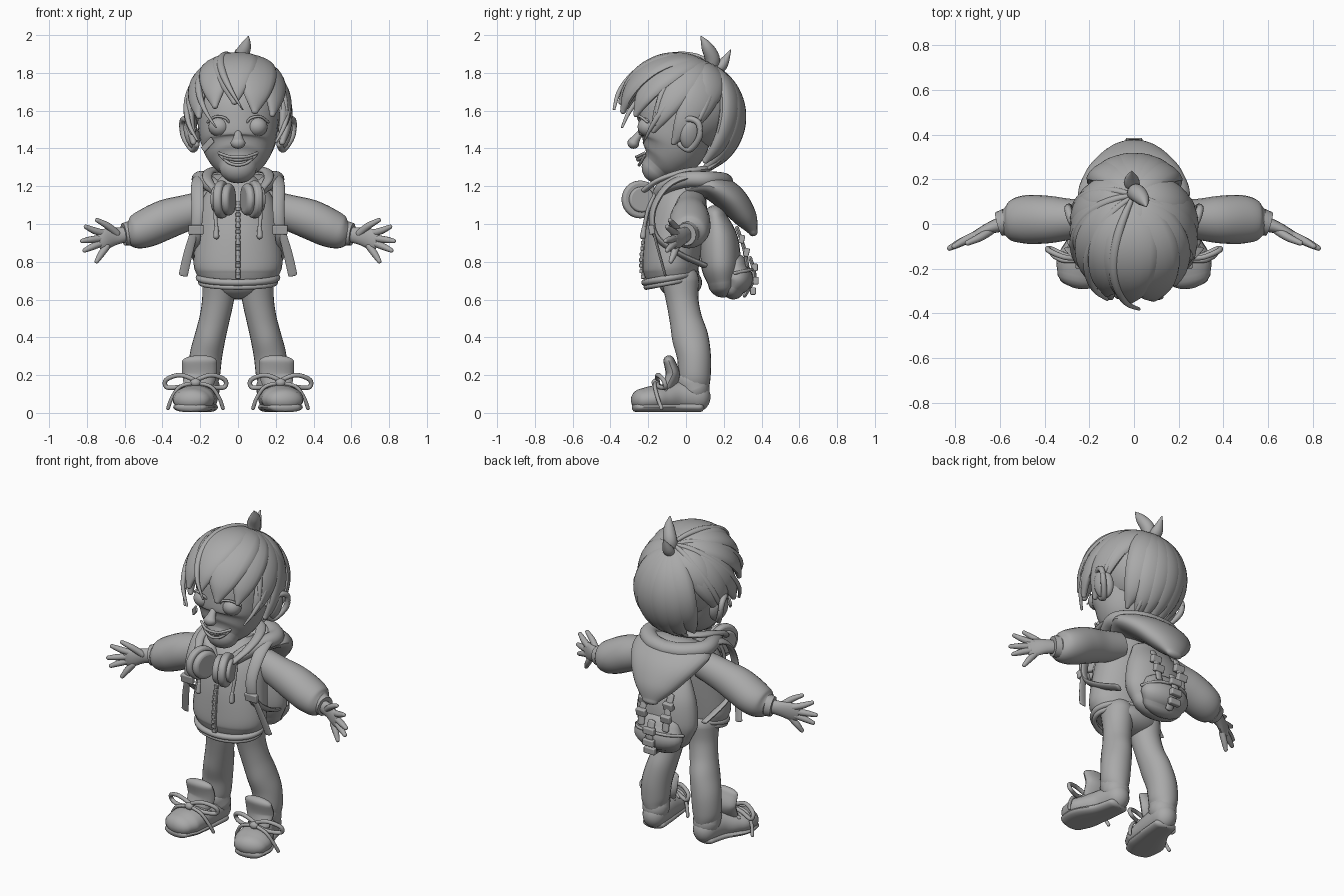
import bpy, bmesh, math
from mathutils import Vector, Matrix, Euler

if "Cube" in bpy.data.objects:
    bpy.data.objects.remove(bpy.data.objects["Cube"])

clay = bpy.data.materials.new("clay_grey")
clay.use_nodes = True
GREY = (0.4, 0.4, 0.4, 1)
clay.diffuse_color = GREY
clay.node_tree.nodes["Principled BSDF"].inputs["Base Color"].default_value = GREY
parts = []
Y, Z = Vector((0, 1, 0)), Vector((0, 0, 1))


def finish(name, bm, mirror=False, bevel=0):
    bmesh.ops.recalc_face_normals(bm, faces=bm.faces)
    mesh = bpy.data.meshes.new(name)
    bm.to_mesh(mesh)
    bm.free()
    mesh.materials.append(clay)
    ob = bpy.data.objects.new(name, mesh)
    bpy.context.collection.objects.link(ob)
    if bevel:
        mod = ob.modifiers.new("bevel", "BEVEL")
        mod.width, mod.segments = bevel, 3
    if mirror:
        ob.modifiers.new("mirror", "MIRROR")
    parts.append(ob)


def place(loc, rot, scale):
    angles = Euler([math.radians(a) for a in rot])
    return Matrix.LocRotScale(Vector(loc), angles, Vector(scale))


def ball(name, loc, scale, rot=(0, 0, 0), mirror=False):
    bm = bmesh.new()
    bmesh.ops.create_uvsphere(bm, u_segments=32, v_segments=20, radius=1, matrix=place(loc, rot, scale))
    finish(name, bm, mirror)


def box(name, loc, size, rot=(0, 0, 0), mirror=False, bevel=0.006):
    bm = bmesh.new()
    bmesh.ops.create_cube(bm, size=1, matrix=place(loc, rot, size))
    finish(name, bm, mirror, bevel)


def disc(name, loc, radius, depth, rot, bevel=0.015):
    bm = bmesh.new()
    bmesh.ops.create_cone(bm, cap_ends=True, segments=32, radius1=radius, radius2=radius,
                          depth=depth, matrix=place(loc, rot, (1, 1, 1)))
    finish(name, bm, True, bevel)


def spline(pts, steps, closed):
    """Smooth curve through points of (x, y, z, half width, half height)."""
    pts, n, out = [Vector(p) for p in pts], len(pts), []
    for i in range(n if closed else n - 1):
        get = (lambda k: pts[k % n]) if closed else (lambda k: pts[min(max(k, 0), n - 1)])
        a, b, c, d = (get(i + k) for k in (-1, 0, 1, 2))
        for s in range(steps):
            t = s / steps
            out.append((b * 2 + (c - a) * t + (a * 2 - b * 5 + c * 4 - d) * t * t
                        + (b * 3 - a - c * 3 + d) * t ** 3) / 2)
    return out if closed else out + [pts[-1]]


def sweep(name, pts, ref=Z, mirror=False, centre=None, closed=False, sides=16, floor=None, dome=True):
    """Elliptical skin along a curve; height follows ref, or points away from centre."""
    path, rings = spline(pts, 6, closed), []
    n = len(path)
    for i, p in enumerate(path):
        c = Vector(p[:3])
        q = path[(i + 1) % n] if closed else path[min(i + 1, n - 1)]
        o = path[i - 1] if closed else path[max(i - 1, 0)]
        t = (Vector(q[:3]) - Vector(o[:3])).normalized()
        up = (c - Vector(centre)) if centre else ref
        up = (up - t * up.dot(t)).normalized()
        rings.append((c, t, t.cross(up), up, max(p[3], .001), max(p[4], .001)))
    if dome and not closed:
        # rounded ends
        for end, sign in ((0, -1), (-1, 1)):
            c, t, b, u, w, h = rings[end]
            extra = [(c + t * sign * min(w, h) * math.sin(a), t, b, u, w * math.cos(a), h * math.cos(a))
                     for a in (0.35, 0.7, 1.05, 1.4)]
            rings = rings + extra if sign > 0 else extra[::-1] + rings
    bm, loops = bmesh.new(), []
    for c, t, b, u, w, h in rings:
        loop = []
        for k in range(sides):
            a = math.tau * k / sides
            v = c + b * w * math.cos(a) + u * h * math.sin(a)
            if floor is not None:
                v.z = max(v.z, floor)
            loop.append(bm.verts.new(v))
        loops.append(loop)
    for i in range(len(loops) if closed else len(loops) - 1):
        one, two = loops[i], loops[(i + 1) % len(loops)]
        for k in range(sides):
            m = (k + 1) % sides
            bm.faces.new((one[k], one[m], two[m], two[k]))
    if not closed:
        bm.faces.new(loops[0])
        bm.faces.new(loops[-1])
    finish(name, bm, mirror)


def tube(name, pts, r, **kw):
    sweep(name, [(*p, r, r) for p in pts], sides=10, **kw)


def stack(name, rows, **kw):
    """Upright body from rows of (z, centre y, half width, half depth)."""
    sweep(name, [(0, y, z, w, d) for z, y, w, d in rows], ref=Y, sides=32, **kw)


ring = [math.tau * k / 12 for k in range(12)]

# Head and face
stack("head", [(1.3, -.15, .1, .085), (1.34, -.115, .15, .135), (1.41, -.075, .19, .18),
               (1.5, -.055, .21, .2), (1.6, -.03, .215, .21), (1.72, 0, .18, .18)])
stack("neck", [(1.15, -.01, .08, .08), (1.32, -.04, .07, .075)])
sweep("nose", [(0, -.235, 1.49, .016, .016), (0, -.262, 1.455, .026, .022), (0, -.278, 1.43, .04, .032)], ref=Y)
ball("eye", (.1, -.2, 1.515), (.056, .056, .052), mirror=True)
tube("eyelid", [(.045, -.238, 1.535), (.07, -.252, 1.562), (.12, -.24, 1.568), (.16, -.205, 1.54)], .007, mirror=True)
tube("upper_lip", [(-.1, -.22, 1.375), (-.05, -.253, 1.358), (0, -.262, 1.355), (.05, -.253, 1.358), (.1, -.22, 1.375)], .008)
tube("lower_lip", [(-.095, -.218, 1.365), (-.05, -.24, 1.325), (0, -.248, 1.312), (.05, -.24, 1.325), (.095, -.218, 1.365)], .008)
sweep("teeth", [(-.07, -.232, 1.352, .01, .01), (0, -.252, 1.342, .012, .012), (.07, -.232, 1.352, .01, .01)])
ball("ear", (.245, .025, 1.475), (.035, .06, .085), (0, 15, 20), mirror=True)
tube("ear_rim", [(.235, -.04, 1.5), (.275, .005, 1.555), (.295, .065, 1.535), (.285, .07, 1.46),
                 (.24, .02, 1.395), (.22, -.03, 1.42)], .017, mirror=True)
box("cheek_bandage", (-.16, -.2, 1.42), (.085, .012, .035), (0, -40, -38), bevel=.004)

# Hair: cap plus locks that radiate from the tied crown
HEAD, RADII = Vector((0, -.035, 1.57)), Vector((.262, .318, .315))
CROWN = Vector((0, .5, .87)).normalized()
ball("hair_cap", (0, .03, 1.63), (.235, .24, .24))


def lock(name, azimuth, rise, width, thick=.038, swell=1.0, bend=0):
    pts = []
    az, el = math.radians(azimuth), math.radians(rise)
    goal = Vector((math.sin(az) * math.cos(el), -math.cos(az) * math.cos(el), math.sin(el)))
    for i in range(8):
        t = i / 7
        d = CROWN.slerp(goal, t)
        d.rotate(Matrix.Rotation(math.radians(bend) * t * t, 3, "Z"))
        p = HEAD + Vector([d[k] * RADII[k] for k in range(3)]) * (swell - .05 + .05 * t)
        f = max(math.sin(math.pi * (.1 + .87 * t)), .06) ** .8
        pts.append((*p, width * f, thick * (.3 + .7 * f)))
    sweep(name, pts, centre=HEAD, sides=16)


for az, el, w in ((-4, 14, .125), (20, 5, .13), (44, 2, .105), (-28, 10, .11), (-52, 0, .1),
                  (64, -14, .09), (-72, -16, .09), (84, -26, .1), (-90, -26, .1), (108, 0, .09), (-112, 0, .09)):
    lock("front_lock", az, el, w)
for az in (-150, -132, -172, 166, 148, 130):
    lock("back_lock", az, -58 if abs(az) > 140 else -48, .095, .045)
for az, el, sw, bend in ((-50, -10, 1.07, 25), (-25, 6, 1.1, 30), (-70, -22, 1.08, 15),
                         (62, -24, 1.06, -10), (48, -8, 1.05, 20), (-95, -25, 1.08, 0),
                         (98, -20, 1.06, 0), (140, -62, 1.06, 0), (-140, -62, 1.06, 0)):
    lock("stray_lock", az, el, .022, .018, sw, bend)
tube("hair_tie", [(.05, .12, 1.83), (0, .165, 1.82), (-.05, .12, 1.83), (0, .08, 1.85)], .018, closed=True)
sweep("tuft_tall", [(0, .12, 1.8, .025, .03), (.01, .14, 1.87, .04, .04), (.04, .11, 1.94, .03, .03),
                    (.055, .08, 1.992, .004, .004)], ref=Y)
sweep("tuft_small", [(0, .14, 1.8, .02, .02), (-.01, .19, 1.84, .035, .03), (-.01, .235, 1.92, .004, .004)], ref=Y)

# Jacket
TORSO = [(.69, -.085, .19, .125), (.74, -.082, .222, .145), (.8, -.08, .235, .15), (.95, -.06, .222, .155),
         (1.08, -.035, .205, .145), (1.17, -.01, .165, .12), (1.25, 0, .09, .08)]
stack("jacket_body", TORSO, dome=False)


def front(z):
    """Jacket front at a height."""
    for a, b in zip(TORSO, TORSO[1:]):
        if z <= b[0]:
            t = (z - a[0]) / (b[0] - a[0])
            return (a[1] - a[3]) * (1 - t) + (b[1] - b[3]) * t


for name, grow, z, r in (("jacket_hem", .006, .715, .018), ("hem_edge", -.002, .69, .014)):
    tube(name, [((.2 + grow) * math.cos(a), -.083 + (.13 + grow) * math.sin(a), z + .025 * math.sin(a))
                for a in ring], r, closed=True)
tube("zip_placket", [(0, front(z) - .002, z) for z in (.72, .8, .9, 1.0, 1.1)], .012)
for i in range(14):
    z = .72 + i * .03
    box("zip_tooth", (0, front(z) - .01, z), (.026, .018, .02), bevel=.003)
sweep("sleeve", [(.14, .03, 1.1, .08, .085), (.27, .022, 1.06, .09, .095), (.38, .02, 1.025, .106, .105),
                 (.48, .02, .98, .109, .102), (.545, .012, .955, .092, .088), (.58, .01, .948, .06, .06)],
      mirror=True, sides=24, dome=False)
sweep("cuff", [(.57, .01, .95, .06, .066), (.605, 0, .945, .055, .06)], mirror=True, dome=False)
tube("cord", [(.1, -.16, 1.17), (.12, -.2, 1.08), (.115, -.222, .98)], .01, mirror=True)
sweep("cord_tip", [(.115, -.222, .98, .012, .012), (.115, -.228, .935, .016, .016)], ref=Y, mirror=True)

# Hood lying on the back
sweep("hood", [(0, .03, 1.19, .2, .05), (0, .13, 1.2, .25, .072), (0, .235, 1.135, .215, .08),
               (0, .315, 1.035, .135, .062), (0, .355, .96, .055, .025)], centre=(0, .03, .85), sides=28)
sweep("hood_collar", [(.05, -.16, 1.13, .03, .03), (.13, -.11, 1.2, .04, .04), (.185, 0, 1.235, .045, .042),
                      (.19, .1, 1.235, .05, .045), (.1, .18, 1.23, .05, .045), (0, .2, 1.225, .05, .045)], mirror=True)

# Hands
sweep("palm", [(.59, 0, .945, .035, .04), (.65, -.02, .935, .026, .046), (.705, -.05, .92, .022, .055),
               (.73, -.06, .915, .018, .05)], mirror=True)
for start, mid, tip in (((.64, -.03, .95), (.69, -.06, .99), (.745, -.085, 1.02)),
                        ((.71, -.05, .95), (.76, -.075, .965), (.805, -.1, .985)),
                        ((.72, -.055, .925), (.78, -.085, .917), (.825, -.108, .91)),
                        ((.72, -.055, .9), (.77, -.08, .88), (.812, -.1, .86)),
                        ((.695, -.05, .88), (.725, -.065, .84), (.748, -.08, .803))):
    sweep("finger", [(*start, .018, .019), (*mid, .018, .018), (*tip, .012, .012)], mirror=True, sides=10)

# Trousers
ball("pelvis", (0, -.03, .69), (.18, .115, .085))
sweep("trouser_leg", [(.1, -.03, .7, .09, .1), (.106, -.02, .6, .084, .086), (.124, -.002, .5, .08, .086),
                      (.148, .022, .4, .082, .096), (.17, .042, .3, .086, .09), (.178, .045, .2, .083, .086),
                      (.175, .045, .15, .07, .08)], ref=Y, mirror=True, sides=24)

# Shoes
sweep("sole", [(.175, .065, .03, .07, .03), (.195, -.05, .03, .082, .03), (.235, -.17, .03, .108, .03),
               (.25, -.255, .03, .085, .03)], mirror=True, floor=.006, sides=24)
sweep("shoe_upper", [(.175, .06, .085, .07, .08), (.19, -.04, .085, .08, .08), (.215, -.12, .077, .1, .073),
                     (.235, -.18, .073, .113, .07), (.246, -.228, .068, .1, .062)], mirror=True, floor=.008, sides=24)
sweep("shoe_collar", [(.175, .045, .13, .08, .08), (.18, .03, .17, .075, .08)], ref=Y, mirror=True)
sweep("shoe_tongue", [(.22, -.1, .13, .07, .03), (.205, -.07, .2, .092, .038), (.205, -.09, .275, .092, .03)],
      ref=Y, mirror=True)
for side in (-1, 1):
    cx = .225
    tube("bow_loop", [(cx, -.15, .165), (cx + side * .08, -.15, .2), (cx + side * .155, -.12, .175),
                      (cx + side * .15, -.11, .135), (cx + side * .07, -.145, .14)], .012,
         closed=True, ref=Y, mirror=True)
    tube("lace_end", [(cx, -.16, .16), (cx + side * .08, -.165, .14), (cx + side * .125, -.15, .08),
                      (cx + side * .145, -.13, .025)], .01, mirror=True)
ball("bow_knot", (.225, -.16, .16), (.028, .022, .022), mirror=True)
for k in range(2):
    tube("lace_bar", [(.14, -.08 - k * .05, .13), (.215, -.1 - k * .05, .165 - k * .012),
                      (.29, -.11 - k * .05, .12)], .011, mirror=True)

# Headphones round the neck
TILT = (0, 90, 16)
disc("ear_cup", (.088, -.243, 1.13), .1, .045, TILT)
disc("ear_cup_cap", (.115, -.235, 1.13), .068, .03, TILT, bevel=.01)
disc("ear_pad", (.05, -.254, 1.13), .085, .045, TILT, bevel=.02)
sweep("headband", [(.12, -.22, 1.18, .022, .014), (.16, -.14, 1.235, .025, .014), (.155, -.02, 1.275, .028, .016),
                   (.1, .08, 1.29, .03, .016), (0, .115, 1.295, .03, .016)], mirror=True)

# Backpack
sweep("backpack", [(0, .195, .69, .165, .08), (0, .185, .78, .2, .105), (0, .175, .92, .185, .1),
                   (0, .155, 1.04, .14, .06)], ref=Y, sides=24)
sweep("backpack_pocket", [(0, .25, .66, .135, .06), (0, .27, .71, .16, .085), (0, .26, .78, .14, .065)], ref=Y, sides=24)
tube("pocket_seam", [(-.16, .26, .74), (-.1, .33, .755), (0, .35, .76), (.1, .33, .755), (.16, .26, .74)], .009)
sweep("backpack_strap", [(.17, .12, 1.2, .035, .014), (.2, .02, 1.25, .035, .014), (.215, -.1, 1.2, .035, .014),
                         (.215, -.175, 1.07, .033, .014), (.225, -.16, .94, .03, .013), (.23, -.05, .85, .028, .012),
                         (.2, .1, .78, .028, .012)], centre=(.15, .02, 1.02), mirror=True)
box("strap_buckle", (.222, -.182, .97), (.08, .03, .05), (8, 0, 0), mirror=True)
sweep("strap_tail", [(.235, -.17, .95, .02, .007), (.265, -.14, .84, .024, .007), (.29, -.11, .73, .024, .007)],
      ref=Y, mirror=True)
sweep("bag_strap", [(.085, .27, .98, .022, .01), (.085, .305, .88, .022, .01), (.085, .325, .78, .022, .01)],
      ref=Y, mirror=True)
for z, y in ((.92, .295), (.85, .32)):
    box("bag_buckle", (.085, y, z), (.065, .03, .045), (-12, 0, 0), mirror=True)
sweep("pocket_strap", [(0, .34, .82, .025, .01), (0, .362, .72, .025, .01), (0, .31, .62, .025, .01)], ref=Y)
for z, y in ((.77, .365), (.7, .37), (.645, .355)):
    box("pocket_buckle", (0, y, z), (.075, .03, .04))

# Smooth shading with sharp edges kept
bpy.ops.object.select_all(action="DESELECT")
for ob in parts:
    ob.select_set(True)
bpy.context.view_layer.objects.active = parts[0]
bpy.ops.object.shade_smooth_by_angle(angle=math.radians(40))
